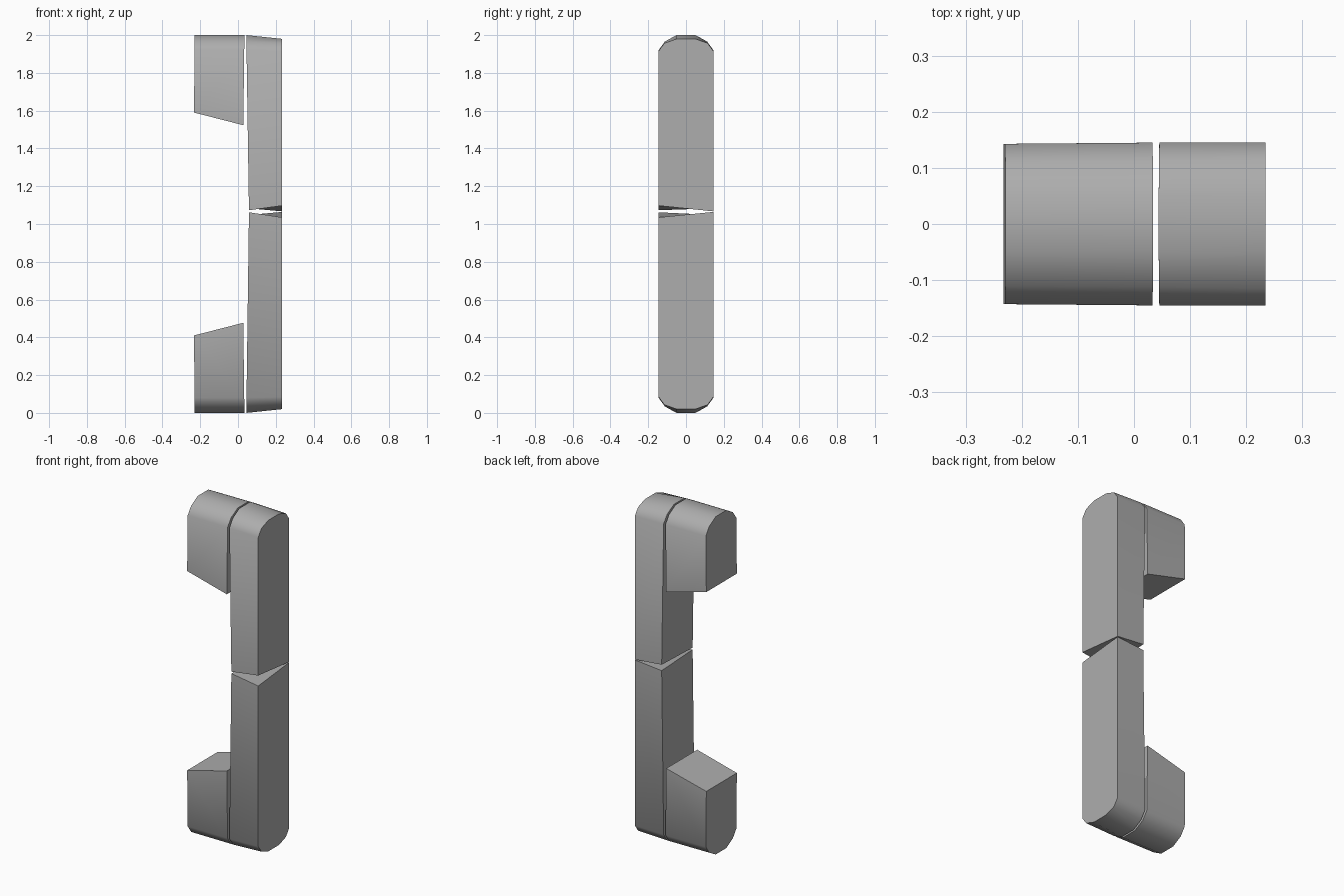
import bpy, bmesh, math

cube = bpy.data.objects.get("Cube")
if cube:
    bpy.data.objects.remove(cube, do_unlink=True)

GREY = (0.42, 0.42, 0.42, 1.0)
mat = bpy.data.materials.new("plain grey")
mat.use_nodes = True
mat.diffuse_color = GREY
bsdf = next(n for n in mat.node_tree.nodes if n.type == 'BSDF_PRINCIPLED')
bsdf.inputs["Base Color"].default_value = GREY
bsdf.inputs["Roughness"].default_value = 0.8

# rounded cap, front to back: (y, height above or below the middle)
CAP = [(-0.145, 0.92), (-0.112, 0.966), (-0.05, 1.0),
       (0.05, 1.0), (0.112, 0.966), (0.145, 0.92)]
# flatter cap for the outer side of the grip
CAP_OUTER = [(-0.145, 0.915), (-0.115, 0.957), (-0.05, 0.98),
             (0.05, 0.98), (0.115, 0.957), (0.145, 0.915)]


def ring(cap, side, x_cap, x_cut, cut_front, cut_back, y_scale=1.0):
    """Cross-section: cut end at front and back, rounded cap between.
    The x position leans evenly from the cut to the cap."""
    pts = [(cap[0][0], cut_front)] + cap + [(cap[-1][0], cut_back)]
    low = min(cut_front, cut_back)
    out = []
    for y, d in pts:
        t = (d - low) / (1.0 - low)
        out.append((x_cut + (x_cap - x_cut) * t, y * y_scale, 1 + side * d))
    return out


def loft(name, a, b):
    """Solid between two matching cross-sections."""
    bm = bmesh.new()
    va = [bm.verts.new(p) for p in a]
    vb = [bm.verts.new(p) for p in b]
    n = len(va)
    for i in range(n):
        j = (i + 1) % n
        bm.faces.new((va[i], va[j], vb[j], vb[i]))
    bm.faces.new(va)
    bm.faces.new(vb)
    bmesh.ops.recalc_face_normals(bm, faces=bm.faces)
    mesh = bpy.data.meshes.new(name)
    bm.to_mesh(mesh)
    bm.free()
    mesh.materials.append(mat)
    obj = bpy.data.objects.new(name, mesh)
    bpy.context.collection.objects.link(obj)
    bpy.ops.object.select_all(action='DESELECT')
    obj.select_set(True)
    bpy.context.view_layer.objects.active = obj
    bpy.ops.object.shade_smooth_by_angle(angle=math.radians(40))


# end blocks with a slanted cut
for label, side in (("upper", 1), ("lower", -1)):
    loft(label + "_end_block",
         ring(CAP, side, -0.229, -0.233, 0.59, 0.59, 0.985),
         ring(CAP, side, 0.034, 0.028, 0.523, 0.523))

# grip halves, meeting in a wedge-shaped crack
loft("upper_grip",
     ring(CAP, 1, 0.044, 0.058, 0.073, 0.083),
     ring(CAP_OUTER, 1, 0.234, 0.234, 0.097, 0.067))
loft("lower_grip",
     ring(CAP, -1, 0.044, 0.058, -0.062, -0.048),
     ring(CAP_OUTER, -1, 0.234, 0.234, -0.035, -0.064))
